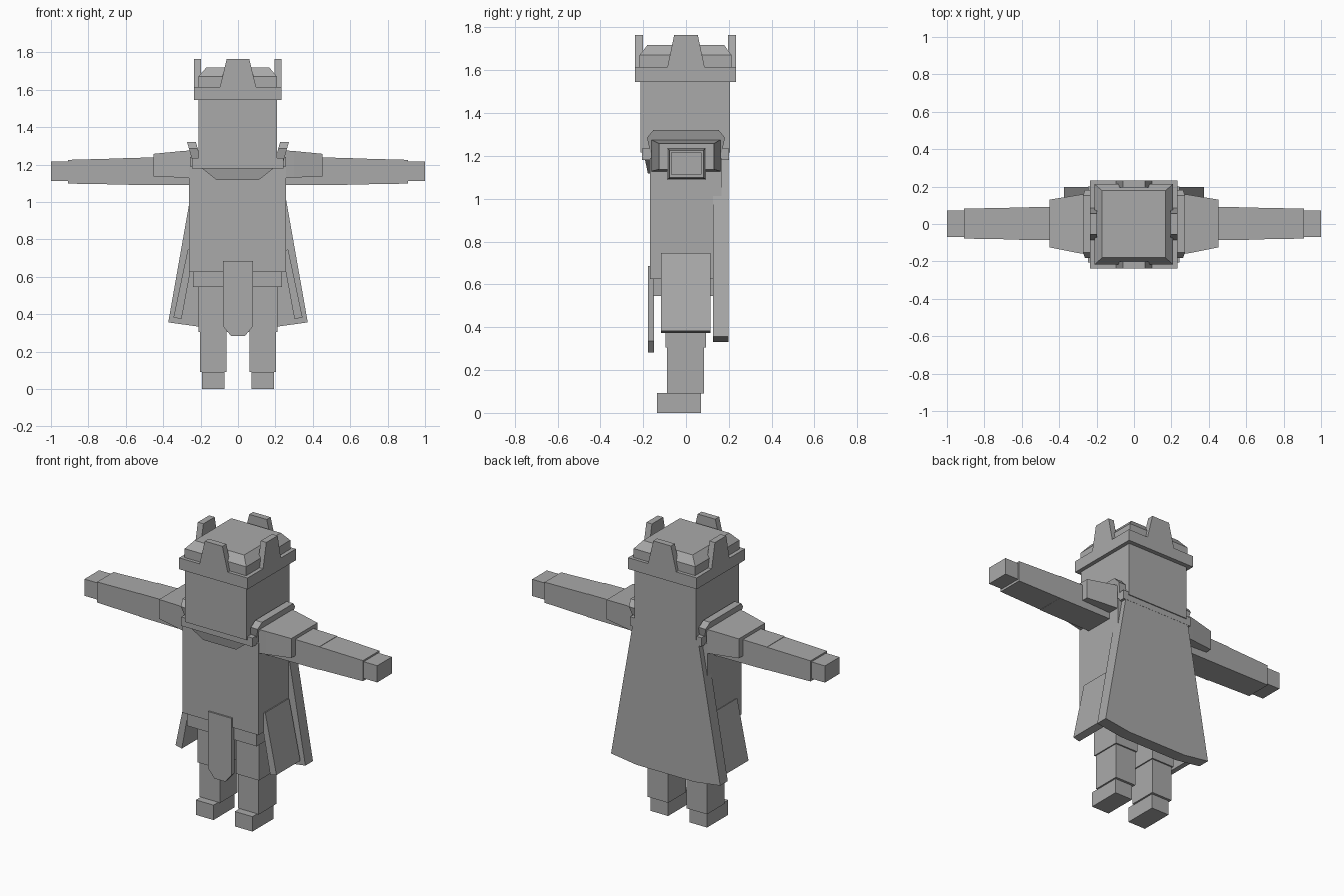
import bpy
import bmesh

if "Cube" in bpy.data.objects:
    bpy.data.objects.remove(bpy.data.objects["Cube"])

grey = bpy.data.materials.new("plain_grey")
grey.diffuse_color = (0.4, 0.4, 0.4, 1)
grey.use_nodes = True
grey.node_tree.nodes["Principled BSDF"].inputs["Base Color"].default_value = grey.diffuse_color


def finish(name, bm):
    bmesh.ops.recalc_face_normals(bm, faces=bm.faces)
    me = bpy.data.meshes.new(name)
    bm.to_mesh(me)
    bm.free()
    me.materials.append(grey)
    ob = bpy.data.objects.new(name, me)
    bpy.context.collection.objects.link(ob)
    return ob


def loft(name, rings):
    """Capped skin through rings with equal point counts."""
    bm = bmesh.new()
    vs = [[bm.verts.new(p) for p in r] for r in rings]
    n = len(vs[0])
    for a, b in zip(vs, vs[1:]):
        for i in range(n):
            j = (i + 1) % n
            bm.faces.new((a[i], a[j], b[j], b[i]))
    bm.faces.new(vs[0])
    bm.faces.new(vs[-1])
    return finish(name, bm)


def rect_z(x0, x1, y0, y1, z):
    return [(x0, y0, z), (x1, y0, z), (x1, y1, z), (x0, y1, z)]


def rect_x(x, y0, y1, z0, z1):
    return [(x, y0, z0), (x, y1, z0), (x, y1, z1), (x, y0, z1)]


def box(name, x0, x1, y0, y1, z0, z1):
    return loft(name, [rect_z(x0, x1, y0, y1, z0), rect_z(x0, x1, y0, y1, z1)])


def slab_y(name, pts, y0, y1):
    """Outline in x and z, extruded along y."""
    return loft(name, [[(x, y, z) for x, z in pts] for y in (y0, y1)])


def slab_x(name, pts, x0, x1):
    """Outline in y and z, extruded along x."""
    return loft(name, [[(x, y, z) for y, z in pts] for x in (x0, x1)])


def mirrored(pts):
    """Close a half outline across zero."""
    return pts + [(-a, b) for a, b in reversed(pts)]


# Head and hair
box("head", -0.212, 0.208, -0.212, 0.206, 1.215, 1.56)
loft("hair", [rect_z(-0.212, 0.208, -0.217, 0.213, 1.56),
              rect_z(-0.212, 0.208, -0.217, 0.213, 1.67),
              rect_z(-0.17, 0.168, -0.18, 0.178, 1.718)])

# Crown: band and four tapered points
box("crown_band", -0.236, 0.232, -0.238, 0.233, 1.545, 1.615)
front_point = mirrored([(0.1, 1.6), (0.06, 1.765)])
side_point = mirrored([(0.09, 1.6), (0.055, 1.765)])
slab_y("crown_point_front", front_point, -0.238, -0.2)
slab_y("crown_point_back", front_point, 0.195, 0.233)
slab_x("crown_point_left", side_point, -0.236, -0.198)
slab_x("crown_point_right", side_point, 0.194, 0.232)

# Torso, hips and collar
box("torso", -0.261, 0.257, -0.168, 0.165, 0.625, 1.19)
box("hips", -0.24, 0.236, -0.155, 0.15, 0.545, 0.63)
box("collar", -0.245, 0.243, -0.205, 0.2, 1.18, 1.235)
loft("scarf", [rect_z(-0.2, 0.197, -0.192, 0, 1.185),
               rect_z(-0.115, 0.112, -0.178, 0, 1.118)])

# Front cloth and cape
slab_y("front_cloth", mirrored([(0.08, 0.685), (0.08, 0.335), (0.037, 0.283)]),
       -0.178, -0.15)
slab_y("cape", mirrored([(0.224, 1.2), (0.373, 0.356), (0.2, 0.332)]), 0.125, 0.199)

for side, s in (("left", -1), ("right", 1)):
    # Legs
    def limb(part, x0, x1, y0, y1, z0, z1):
        a, b = sorted((s * x0, s * x1))
        box(f"{side}_{part}", a, b, y0, y1, z0, z1)
    limb("thigh", 0.055, 0.21, -0.096, 0.094, 0.305, 0.56)
    limb("shin", 0.062, 0.203, -0.088, 0.085, 0.09, 0.31)
    limb("foot", 0.073, 0.193, -0.135, 0.07, 0, 0.092)

    # Hip plate, slanting outward
    slab_y(f"{side}_hip_plate", [(s * x, z) for x, z in
           [(0.235, 0.735), (0.268, 0.747), (0.345, 0.383), (0.302, 0.373)]],
           -0.117, 0.115)

    # Arm in tapering sections
    loft(f"{side}_upper_arm", [rect_x(s * 0.23, -0.088, 0.093, 1.09, 1.24),
                               rect_x(s * 0.615, -0.085, 0.089, 1.092, 1.235)])
    loft(f"{side}_forearm", [rect_x(s * 0.61, -0.083, 0.088, 1.093, 1.233),
                             rect_x(s * 0.908, -0.078, 0.082, 1.098, 1.225)])
    limb("hand", 0.9, 1.0, -0.07, 0.073, 1.112, 1.215)

    # Shoulder pad, narrowing outward
    loft(f"{side}_shoulder_pad", [rect_x(s * 0.255, -0.162, 0.162, 1.128, 1.275),
                                  rect_x(s * 0.3, -0.155, 0.155, 1.13, 1.272),
                                  rect_x(s * 0.452, -0.125, 0.13, 1.137, 1.257)])

    # Tilted plate between neck and shoulder
    edge = mirrored([(0.158, 1.175), (0.182, 1.285), (0.153, 1.32)])
    loft(f"{side}_shoulder_plate",
         [[(s * (x + 0.28 * (z - 1.32)), y, z) for y, z in edge]
          for x in (0.225, 0.272)])
